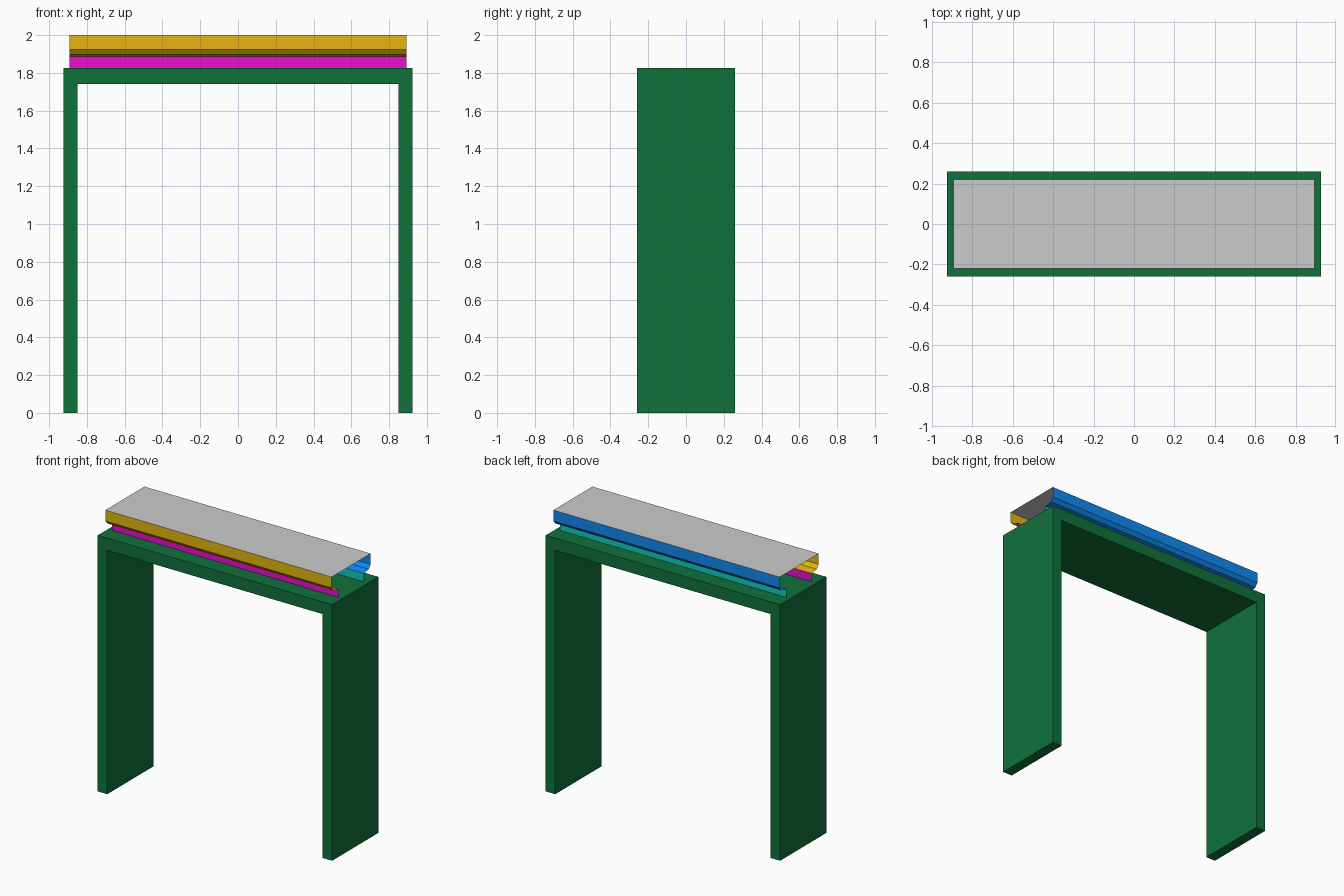
import bpy, bmesh, math

if "Cube" in bpy.data.objects:
    bpy.data.objects.remove(bpy.data.objects["Cube"])

HALF_X = 0.893                # half length of the top cover
HALF_Y = 0.22                 # half depth of the top cover
RAIL_Y = 0.145                # inset of the support rails
SHELF_Z, LIP_Z, TOP_Z = 1.827, 1.886, 2.0


def paint(obj, name, rgb):
    mat = bpy.data.materials.new(name)
    mat.diffuse_color = (*rgb, 1)
    mat.use_nodes = True
    mat.node_tree.nodes["Principled BSDF"].inputs["Base Color"].default_value = mat.diffuse_color
    obj.data.materials.append(mat)


def make_object(name, bm):
    mesh = bpy.data.meshes.new(name)
    bm.to_mesh(mesh)
    bm.free()
    obj = bpy.data.objects.new(name, mesh)
    bpy.context.collection.objects.link(obj)
    return obj


def sheet(name, profile):
    """Thin open sheet: a (y, z) profile swept along x."""
    bm = bmesh.new()
    rows = [[bm.verts.new((x, y, z)) for y, z in profile] for x in (-HALF_X, HALF_X)]
    for i in range(len(profile) - 1):
        bm.faces.new((rows[0][i], rows[0][i + 1], rows[1][i + 1], rows[1][i]))
    return make_object(name, bm)


# Green arch-shaped frame: U outline extruded through its depth
outline = [(-0.925, 0), (-0.85, 0), (-0.85, 1.74), (0.85, 1.74),
           (0.85, 0), (0.925, 0), (0.925, SHELF_Z), (-0.925, SHELF_Z)]
bm = bmesh.new()
face = bm.faces.new([bm.verts.new((x, -0.26, z)) for x, z in outline])
ext = bmesh.ops.extrude_face_region(bm, geom=[face], use_keep_orig=True)
moved = [g for g in ext["geom"] if isinstance(g, bmesh.types.BMVert)]
bmesh.ops.translate(bm, verts=moved, vec=(0, 0.52, 0))
bmesh.ops.recalc_face_normals(bm, faces=bm.faces)
paint(make_object("frame", bm), "green", (0.005, 0.165, 0.044))

# Flat grey cover panel
sheet("cover_panel", [(HALF_Y, TOP_Z), (-HALF_Y, TOP_Z)])

# Rounded side lips and the upright rails below them, front and back
curve_y, curve_z = HALF_Y - RAIL_Y, 0.037
lip = [(HALF_Y, TOP_Z)]
for k in range(3):
    a = math.radians(45 * k)
    lip.append((RAIL_Y + curve_y * math.cos(a),
                LIP_Z + curve_z * (1 - math.sin(a))))
rail = [(RAIL_Y, LIP_Z), (RAIL_Y, SHELF_Z)]

sides = [("front", -1, ("gold", (0.77, 0.46, 0.005)), ("magenta", (0.8, 0.005, 0.6))),
         ("back", 1, ("blue", (0.005, 0.25, 0.89)), ("teal", (0.005, 0.6, 0.5)))]
for side, s, lip_colour, rail_colour in sides:
    for part, profile, colour in (("lip", lip, lip_colour), ("rail", rail, rail_colour)):
        # Reversing the back profile keeps its normals facing outwards
        points = [(s * y, z) for y, z in profile][::-s]
        paint(sheet(f"{side}_{part}", points), *colour)
